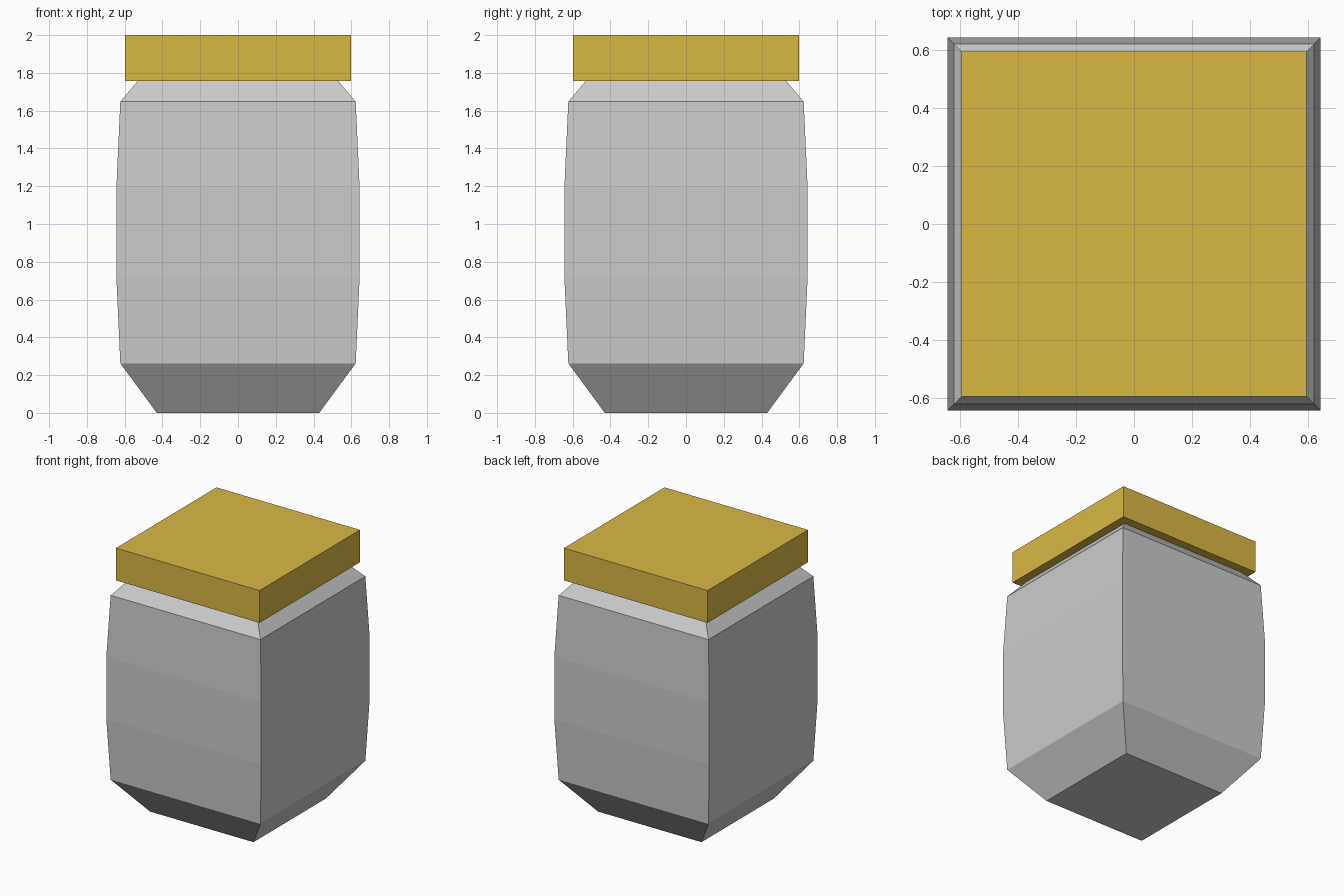
import bpy, bmesh

if "Cube" in bpy.data.objects:
    bpy.data.objects.remove(bpy.data.objects["Cube"])


def square_loft(name, profile):
    """Stack square rings given as (half_width, z) and cap both ends."""
    bm = bmesh.new()
    rings = [[bm.verts.new((sx * h, sy * h, z))
              for sx, sy in ((-1, -1), (1, -1), (1, 1), (-1, 1))]
             for h, z in profile]
    for low, high in zip(rings, rings[1:]):
        for i in range(4):
            j = (i + 1) % 4
            bm.faces.new((low[i], low[j], high[j], high[i]))
    bm.faces.new(rings[0][::-1])
    bm.faces.new(rings[-1])
    mesh = bpy.data.meshes.new(name)
    bm.to_mesh(mesh)
    bm.free()
    obj = bpy.data.objects.new(name, mesh)
    bpy.context.collection.objects.link(obj)
    return obj


# Jar body: tapered foot, gently bulging sides, sloped shoulder under the lid
square_loft("jar_body", [(0.43, 0.0), (0.623, 0.262), (0.644, 0.72),
                         (0.644, 1.19), (0.623, 1.648), (0.52, 1.77)])

# Flat square lid
lid = square_loft("lid", [(0.597, 1.757), (0.597, 2.0)])
amber = bpy.data.materials.new("amber")
amber.diffuse_color = (0.70, 0.48, 0.06, 1.0)
amber.use_nodes = True
amber.node_tree.nodes["Principled BSDF"].inputs["Base Color"].default_value = amber.diffuse_color
lid.data.materials.append(amber)
